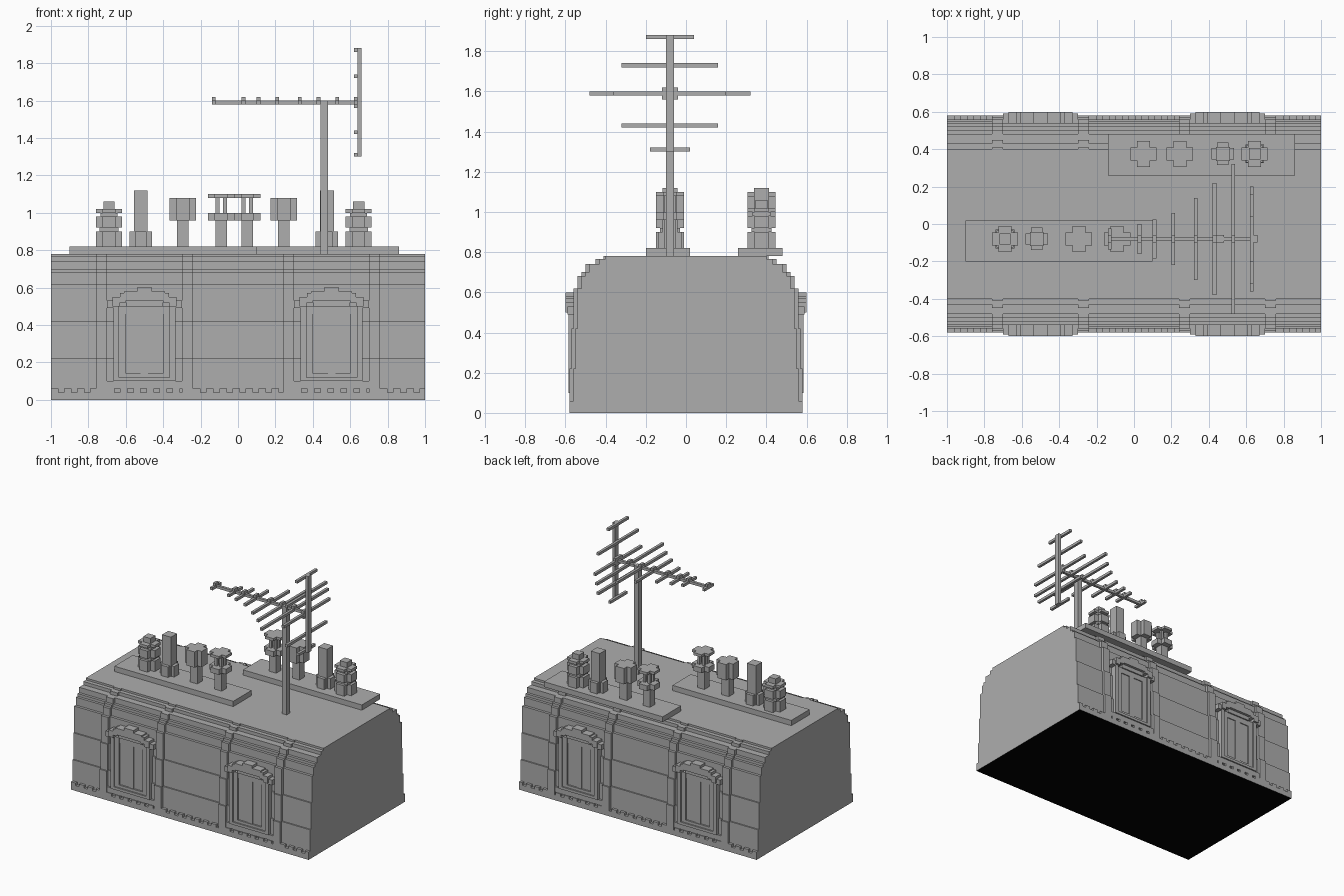
import bpy, bmesh
from mathutils import Vector

cube = bpy.data.objects.get("Cube")
if cube:
    bpy.data.objects.remove(cube)


def material(name, value):
    m = bpy.data.materials.new(name)
    m.use_nodes = True
    col = (value, value, value, 1)
    m.diffuse_color = col
    m.node_tree.nodes["Principled BSDF"].inputs["Base Color"].default_value = col
    return m


GREY, BLACK = material("stone grey", 0.42), material("underside black", 0.0)


def finish(bm, name):
    """Turn a bmesh into an object; faces resting on the ground are black."""
    bmesh.ops.recalc_face_normals(bm, faces=bm.faces)
    for f in bm.faces:
        if f.normal.z < -0.9 and f.calc_center_median().z < 0.001:
            f.material_index = 1
    me = bpy.data.meshes.new(name)
    bm.to_mesh(me)
    bm.free()
    me.materials.append(GREY)
    me.materials.append(BLACK)
    ob = bpy.data.objects.new(name, me)
    bpy.context.collection.objects.link(ob)
    return ob


def box(bm, x0, x1, y0, y1, z0, z1):
    vs = bmesh.ops.create_cube(bm, size=1)["verts"]
    for v in vs:
        v.co = Vector(((x0 + x1) / 2 + v.co.x * (x1 - x0),
                       (y0 + y1) / 2 + v.co.y * (y1 - y0),
                       (z0 + z1) / 2 + v.co.z * (z1 - z0)))


def stepped_prism(bm, steps, x0, x1):
    """Extrude a symmetric stepped section; steps are (half width, top)."""
    half, z = [], 0
    for w, top in steps:
        half += [(w, z), (w, top)]
        z = top
    section = half + [(-w, h) for w, h in reversed(half)]
    face = bm.faces.new([bm.verts.new((x0, y, h)) for y, h in section])
    ext = bmesh.ops.extrude_face_region(bm, geom=[face], use_keep_orig=True)
    for v in ext["geom"]:
        if isinstance(v, bmesh.types.BMVert):
            v.co.x = x1


# Body with stepped shoulders
bm = bmesh.new()
stepped_prism(bm, [(.58, .04), (.56, .22), (.55, .42), (.54, .62), (.52, .68),
                   (.5, .7), (.48, .74), (.43, .765), (.4, .78)], -1, 1)
finish(bm, "body")

# Pilasters wrap over the shoulders
bm = bmesh.new()
for c in (-.73, -.27, .27, .73):
    stepped_prism(bm, [(.58, .22), (.57, .42), (.56, .62), (.54, .68),
                       (.52, .7), (.5, .74), (.45, .765), (.41, .78)], c - .03, c + .03)
finish(bm, "pilasters")

# Ragged top edge of the base course
bm = bmesh.new()
for a, b in ((-1, -.76), (-.24, .24), (.76, 1)):
    x = a
    while x < b - .01:
        for s in (-1, 1):
            box(bm, x, min(x + .04, b), s * .54, s * .58, .03, .06)
        x += .07
finish(bm, "base_teeth")


# Windows on both long walls
def window(name, cx, s):
    bm = bmesh.new()

    def bar(x0, x1, z0, z1, out):
        box(bm, cx + x0, cx + x1, s * .52, s * out, z0, z1)

    bar(-.1, .1, .14, .48, .563)                       # panes
    bar(-.02, .02, .14, .46, .57)                      # mullion
    bar(-.1, .1, .46, .5, .57)                         # lintel
    for k in (-1, 1):
        bar(k * .1, k * .135, .12, .5, .575)           # inner frame
        bar(k * .135, k * .165, .1, .5, .585)          # outer frame
        bar(k * .165, k * .2, .49, .53, .59)           # hood ends
        bar(k * .13, k * .17, .5, .55, .6)
        bar(k * .1, k * .13, .52, .57, .6)
    bar(-.135, .135, .12, .14, .575)
    bar(-.165, .165, .1, .12, .585)
    bar(-.1, .1, .5, .53, .58)
    bar(-.11, .11, .53, .58, .6)                       # hood crown
    bar(-.04, .04, .56, .6, .6)
    bar(-.2, .2, .06, .1, .575)                        # sill
    for i in range(6):
        bar(-.2 + i * .07, -.16 + i * .07, .04, .06, .58)
    finish(bm, name)


for cx, side in ((-.5, "right"), (.5, "left")):
    window("front_window_" + side, cx, -1)
    window("back_window_" + side, cx, 1)

# Chimney slabs
for name, x0, y0 in (("front_chimney_slab", -.9, -.2), ("back_chimney_slab", -.14, .26)):
    bm = bmesh.new()
    box(bm, x0, x0 + 1, y0, y0 + .22, .78, .82)
    finish(bm, name)


# Chimney pots: stacked tiers of (half width, bottom, top, cross-shaped)
def pot(name, cx, cy, tiers, posts=False):
    bm = bmesh.new()
    for r, z0, z1, cross in tiers:
        a = r / 2 if cross else r
        box(bm, cx - r, cx + r, cy - a, cy + a, z0, z1)
        if cross:
            for s in (-1, 1):
                box(bm, cx - a, cx + a, cy + s * a, cy + s * r, z0, z1)
    if posts:
        for sx in (-1, 1):
            for sy in (-1, 1):
                box(bm, cx + sx * .01, cx + sx * .03, cy + sy * .01, cy + sy * .03, 1, 1.08)
    finish(bm, name)


TIERED = [(.07, .82, .9, True), (.05, .9, .92, False), (.07, .92, .98, True),
          (.045, .98, 1, False), (.07, 1, 1.02, True), (.03, 1.02, 1.06, False)]
TALL = [(.06, .82, .9, True), (.037, .82, 1.12, False)]
BROAD = [(.03, .82, .96, False), (.07, .96, 1.08, True)]
CROWN = [(.03, .82, .96, False), (.07, .96, 1, True), (.07, 1.08, 1.1, True)]
kinds = (("tiered", TIERED, -.69, .645), ("tall", TALL, -.52, .475),
         ("broad", BROAD, -.295, .245), ("crown", CROWN, -.09, .05))
for kind, tiers, xf, xb in kinds:
    pot("front_%s_pot" % kind, xf, -.08, tiers, kind == "crown")
    pot("back_%s_pot" % kind, xb, .375, tiers, kind == "crown")

# Aerial pole and boom
AY = -.08
bm = bmesh.new()
box(bm, .44, .48, AY - .02, AY + .02, .78, 1.6)
finish(bm, "aerial_pole")
bm = bmesh.new()
box(bm, -.14, .64, AY - .01, AY + .01, 1.58, 1.6)
finish(bm, "aerial_boom")

# Boom elements with clamps, growing towards the reflector
bm = bmesh.new()
for x, half in ((-.13, .055), (.03, .08), (.11, .105), (.21, .14),
                (.33, .22), (.43, .3), (.53, .4)):
    box(bm, x - .01, x + .01, AY - half, AY + half, 1.58, 1.6)
    box(bm, x - .01, x + .01, AY - .02, AY + .02, 1.6, 1.62)
finish(bm, "aerial_elements")

# Upright reflector
bm = bmesh.new()
box(bm, .64, .66, AY - .02, AY + .02, 1.3, 1.88)
for z, half in ((1.87, .12), (1.73, .24), (1.59, .28), (1.43, .24), (1.31, .1)):
    box(bm, .62, .64, AY - half, AY + half, z - .01, z + .01)
box(bm, .62, .64, AY - .04, AY + .04, 1.56, 1.62)
finish(bm, "aerial_reflector")
